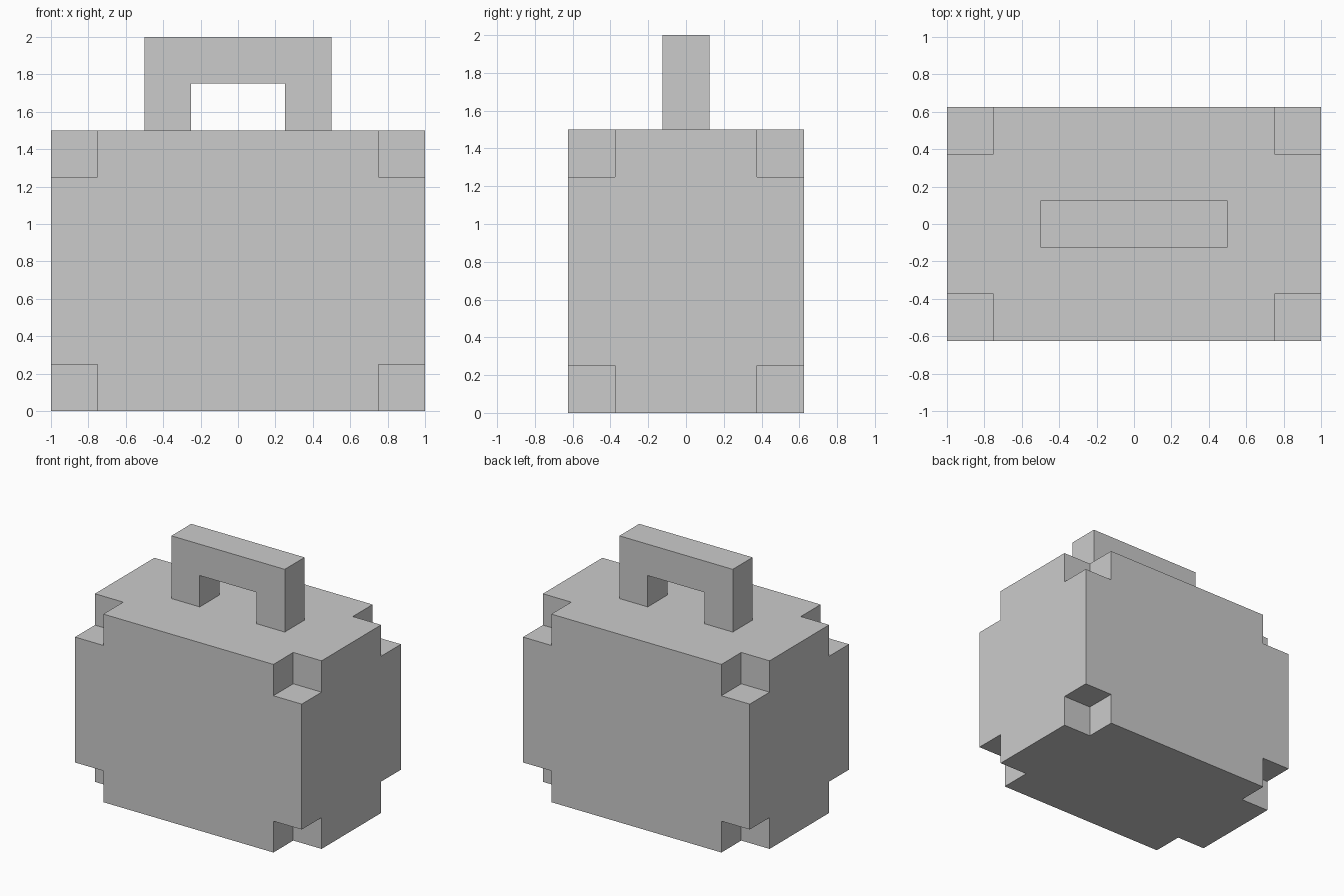
import bpy, bmesh
from itertools import product
from mathutils import Matrix

if "Cube" in bpy.data.objects:
    bpy.data.objects.remove(bpy.data.objects["Cube"])

W, D, H = 2.0, 1.25, 1.5   # body size
N = 0.25                   # corner notch size


def add_box(bm, centre, size):
    bmesh.ops.create_cube(bm, size=1, matrix=Matrix.LocRotScale(centre, None, size))


def make_object(name, bm):
    mesh = bpy.data.meshes.new(name)
    bmesh.ops.recalc_face_normals(bm, faces=bm.faces)
    bm.to_mesh(mesh)
    bm.free()
    obj = bpy.data.objects.new(name, mesh)
    bpy.context.collection.objects.link(obj)
    return obj


# Case body
bm = bmesh.new()
add_box(bm, (0, 0, H / 2), (W, D, H))
body = make_object("case_body", bm)

# Cubic notches cut from all eight corners
bm = bmesh.new()
for sx, sy, sz in product((-1, 1), repeat=3):
    add_box(bm, (sx * W / 2, sy * D / 2, H / 2 + sz * H / 2), (2 * N,) * 3)
cutter = make_object("corner_cutter", bm)
cutter.hide_render = True

mod = body.modifiers.new("corner_notches", 'BOOLEAN')
mod.operation = 'DIFFERENCE'
mod.solver = 'EXACT'
mod.object = cutter
bpy.context.view_layer.objects.active = body
bpy.ops.object.modifier_apply(modifier=mod.name)
bpy.data.objects.remove(cutter)

# Carrying handle: U-shaped profile extruded front to back
half = [(0.5, H), (0.5, 2.0)]
inner = [(0.25, 1.75), (0.25, H)]
profile = half + [(-x, z) for x, z in reversed(half)]
profile += [(-x, z) for x, z in reversed(inner)] + inner
bm = bmesh.new()
face = bm.faces.new([bm.verts.new((x, -0.125, z)) for x, z in profile])
ext = bmesh.ops.extrude_face_region(bm, geom=[face], use_keep_orig=True)
bmesh.ops.translate(bm, vec=(0, 0.25, 0),
                    verts=[v for v in ext["geom"] if isinstance(v, bmesh.types.BMVert)])
make_object("handle", bm)
